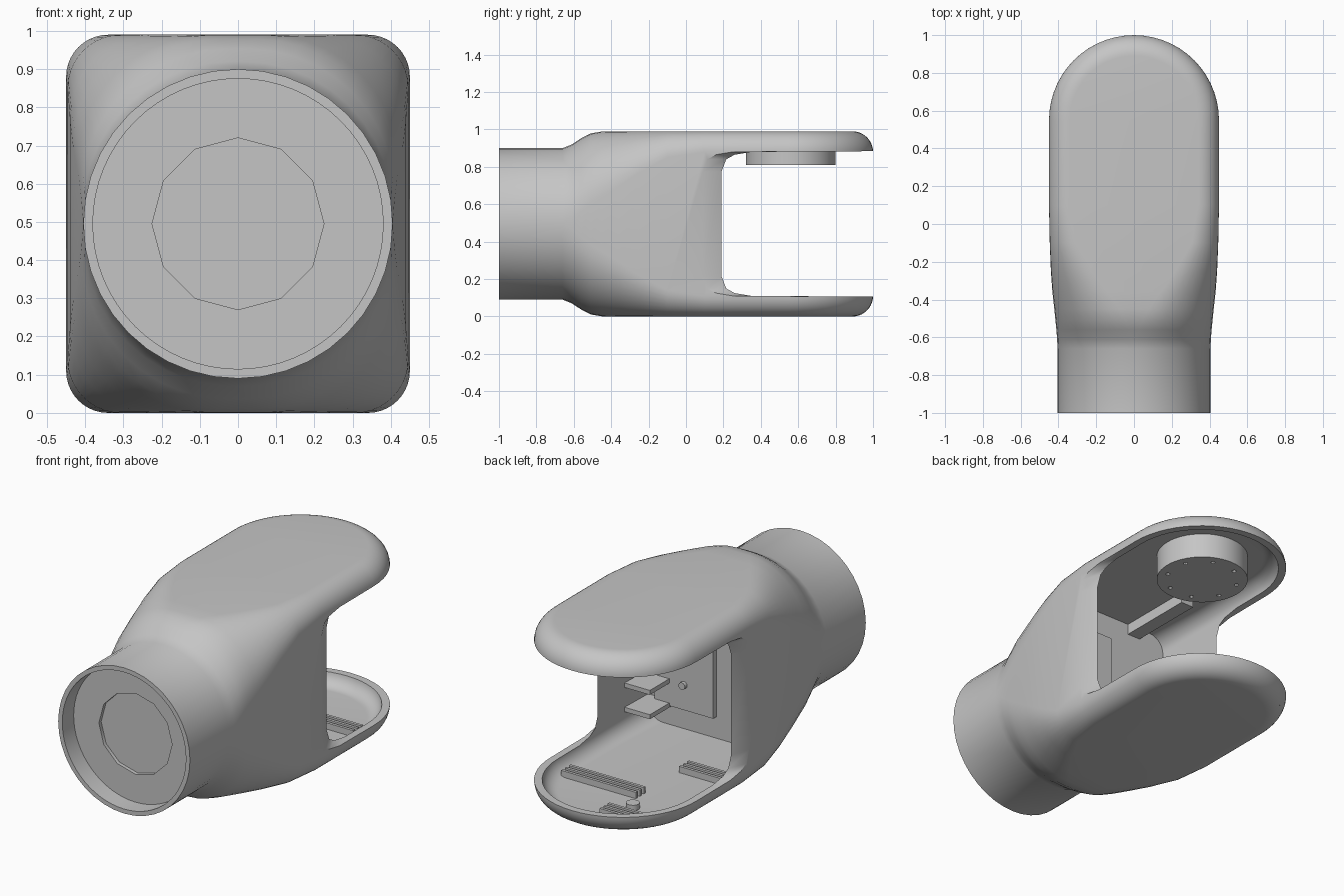
import bpy, bmesh, math
from mathutils import Matrix

cube = bpy.data.objects.get("Cube")
if cube:
    bpy.data.objects.remove(cube, do_unlink=True)

grey = bpy.data.materials.new("plain grey")
grey.use_nodes = True
GREY = (0.56, 0.56, 0.56, 1)
grey.diffuse_color = GREY
grey.node_tree.nodes["Principled BSDF"].inputs["Base Color"].default_value = GREY

MID = 0.495      # height of the centre line
TURN = 0.55      # centre of the rounded back end


def finish(bm, name):
    bmesh.ops.remove_doubles(bm, verts=bm.verts, dist=0.0005)
    bmesh.ops.recalc_face_normals(bm, faces=bm.faces)
    mesh = bpy.data.meshes.new(name)
    bm.to_mesh(mesh)
    bm.free()
    mesh.materials.append(grey)
    ob = bpy.data.objects.new(name, mesh)
    bpy.context.collection.objects.link(ob)
    return ob


def loft(name, rings, cap_end=True):
    bm = bmesh.new()
    loops = [[bm.verts.new(p) for p in ring] for ring in rings]
    n = len(loops[0])
    for a, b in zip(loops, loops[1:]):
        for i in range(n):
            j = (i + 1) % n
            bm.faces.new((a[i], a[j], b[j], b[i]))
    bm.faces.new(loops[0])
    if cap_end:
        bm.faces.new(loops[-1])
    return finish(bm, name)


def section(hw, hh, r, steps=10):
    """Rounded rectangle; becomes a circle when all sizes match."""
    pts = []
    for k, (sx, sz) in enumerate(((1, 1), (-1, 1), (-1, -1), (1, -1))):
        for i in range(steps + 1):
            a = math.pi / 2 * (k + i / steps)
            pts.append((sx * (hw - r) + r * math.cos(a),
                        MID + sz * (hh - r) + r * math.sin(a)))
    return pts


def capsule(name, stations, steps=14):
    """Loft along y, then turn the last section around into a round end."""
    rings = [[(x, y, z) for x, z in section(*size)] for y, *size in stations]
    last = section(*stations[-1][1:])
    for i in range(steps + 1):
        a = math.pi / 2 * i / steps
        rings.append([(x * math.cos(a), TURN + abs(x) * math.sin(a), z)
                      for x, z in last])
    return loft(name, rings, cap_end=False)


def cylinder(name, r, depth, centre, sides=48, along_y=False):
    bm = bmesh.new()
    m = Matrix.Translation(centre)
    if along_y:
        m = m @ Matrix.Rotation(math.pi / 2, 4, 'X')
    bmesh.ops.create_cone(bm, cap_ends=True, segments=sides, radius1=r,
                          radius2=r, depth=depth, matrix=m)
    return finish(bm, name)


def box(name, x, y, z):
    bm = bmesh.new()
    lo_hi = (x, y, z)
    m = Matrix.Translation([sum(p) / 2 for p in lo_hi]) @ Matrix.Diagonal(
        [p[1] - p[0] for p in lo_hi] + [1])
    bmesh.ops.create_cube(bm, size=1, matrix=m)
    return finish(bm, name)


def cut(ob, cutter):
    mod = ob.modifiers.new("cut", 'BOOLEAN')
    mod.operation, mod.solver, mod.object = 'DIFFERENCE', 'EXACT', cutter
    bpy.context.view_layer.objects.active = ob
    bpy.ops.object.modifier_apply(modifier=mod.name)
    bpy.data.objects.remove(cutter, do_unlink=True)


def smooth(ob, angle=35):
    bpy.ops.object.select_all(action='DESELECT')
    ob.select_set(True)
    bpy.context.view_layer.objects.active = ob
    bpy.ops.object.shade_smooth_by_angle(angle=math.radians(angle))


# Outer housing: round neck blending into a rounded block
housing = capsule("housing", [
    (-1, .405, .405, .405), (-.66, .405, .405, .405), (-.61, .407, .425, .395),
    (-.56, .411, .458, .385), (-.51, .416, .484, .37), (-.45, .422, .494, .345),
    (-.36, .432, .495, .29), (-.25, .44, .495, .22), (-.1, .446, .495, .14),
    (.1, .45, .495, .11), (TURN, .45, .495, .11)])

# Hollow inside
cut(housing, capsule("cavity", [(-.24, .4, .455, .09), (.1, .41, .455, .08),
                                (TURN, .41, .455, .08)]))


# Side opening with slanted wall edges
def opening(x, y):
    half = [(y, .28), (y + .025, .345), (y + .07, .37), (y + .16, .385), (1.2, .39)]
    return ([(x, a, MID + h) for a, h in half]
            + [(x, a, MID - h) for a, h in reversed(half)])


cut(housing, loft("slot", [opening(-.47, .04), opening(-.41, .19),
                           opening(.41, .19), opening(.47, .04)]))

# Recessed neck face with a shallow centre
cut(housing, cylinder("neck_recess", .38, .2, (0, -1, MID), 64, True))
cut(housing, cylinder("centre_recess", .225, .24, (0, -1, MID), 12, True))
smooth(housing)

# Pivot disc under the upper arm, with a ring of screw holes
disc = cylinder("pivot_disc", .24, .15, (0, .56, .885))
for i in range(8):
    a = math.tau * (i + .5) / 8
    cut(disc, cylinder("screw_hole", .012, .04,
                       (.19 * math.cos(a), .56 + .19 * math.sin(a), .81), 10))
smooth(disc)

# Ribs on the lower arm floor
for label, x0, x1, y in (("middle", -.1, .36, .54), ("inner", -.4, -.1, .16),
                         ("outer", -.3, -.06, .8)):
    for i in range(3):
        yy = y + (i - 1) * .035
        box(f"{label}_rib_{i + 1}", (x0, x1), (yy - .008, yy + .008), (.03, .075))
smooth(cylinder("floor_boss", .035, .04, (-.15, .68, .05), 16))

# Fittings inside the body
box("back_panel", (-.02, .34), (-.25, -.21), (.16, .8))
box("ceiling_rail", (-.24, -.16), (-.25, .2), (.89, .96))
for i, z in enumerate((.15, .285)):
    box(f"wall_shelf_{i + 1}", (.25, .42), (-.25, -.04), (z, z + .025))
for i, z in enumerate((.3, .65)):
    smooth(cylinder(f"panel_screw_{i + 1}", .02, .03, (.16, -.205, z), 12, True))
